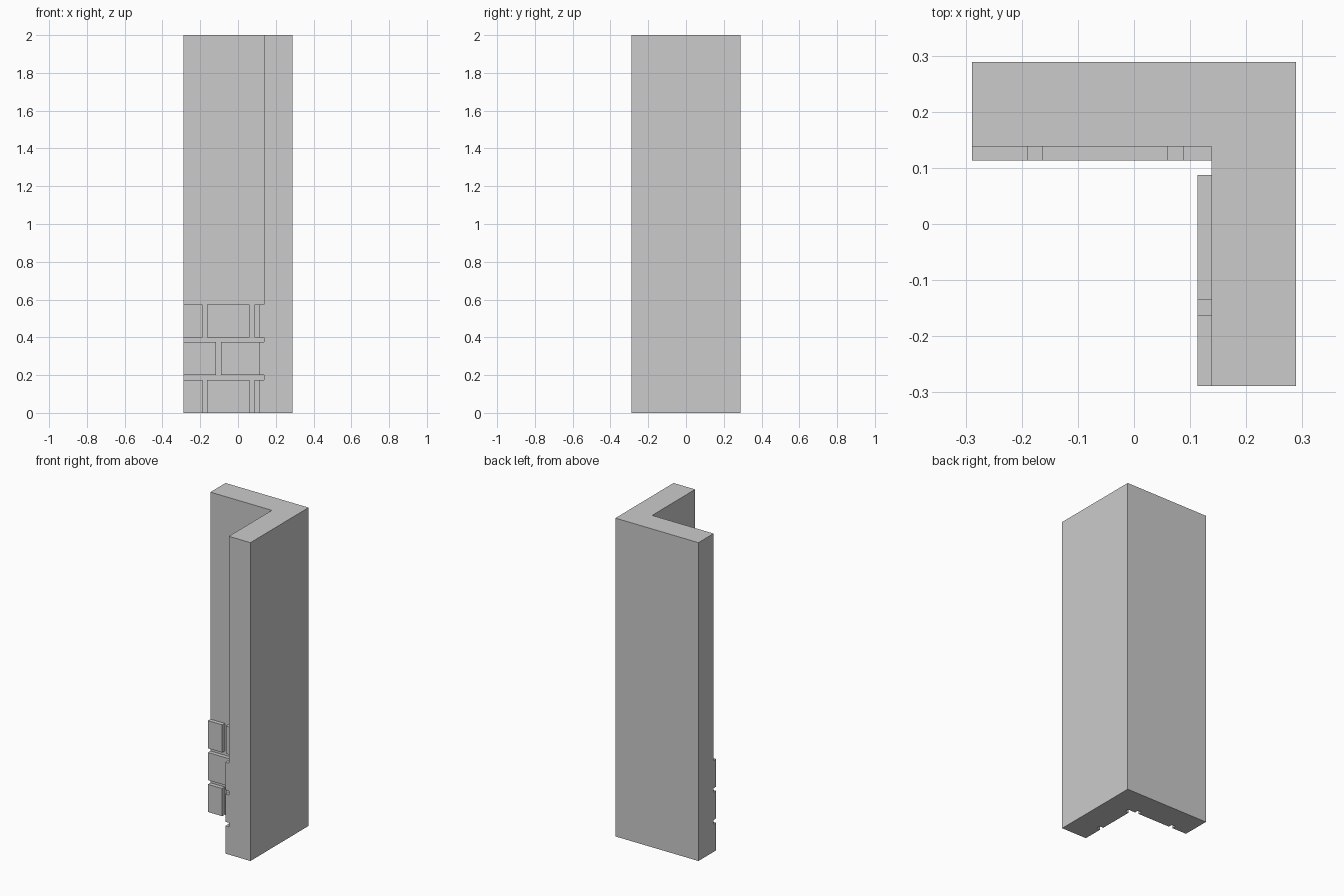
import bpy, bmesh

if "Cube" in bpy.data.objects:
    bpy.data.objects.remove(bpy.data.objects["Cube"])

H = 0.2885           # half of the outer footprint
INNER = H - 0.15     # inner wall faces
FACE = INNER - 0.025 # brick faces


def make_object(name, bm):
    bmesh.ops.recalc_face_normals(bm, faces=bm.faces)
    mesh = bpy.data.meshes.new(name)
    bm.to_mesh(mesh)
    bm.free()
    obj = bpy.data.objects.new(name, mesh)
    bpy.context.collection.objects.link(obj)
    return obj


def prism(name, outline, z0, z1):
    bm = bmesh.new()
    face = bm.faces.new([bm.verts.new((x, y, z0)) for x, y in outline])
    out = bmesh.ops.extrude_face_region(bm, geom=[face], use_keep_orig=True)
    top = [v for v in out["geom"] if isinstance(v, bmesh.types.BMVert)]
    bmesh.ops.translate(bm, verts=top, vec=(0, 0, z1 - z0))
    return make_object(name, bm)


def box(name, x0, x1, y0, y1, z0, z1):
    return prism(name, [(x0, y0), (x1, y0), (x1, y1), (x0, y1)], z0, z1)


# L-shaped corner wall
prism("corner_wall", [(-H, H), (-H, INNER), (INNER, INNER),
                      (INNER, -H), (H, -H), (H, H)], 0, 2)

# Brick spans along each leg, alternating between courses
back_courses = [[(-H, -0.189), (-0.163, 0.061), (0.0875, INNER)],
                [(-H, -0.116), (-0.09, INNER)]]
side_courses = [[(-H, -0.162), (-0.1355, 0.0875)],
                [(-H, -0.089), (-0.0625, 0.0875)]]

# Three courses of raised bricks at the foot of the inner faces
for row in range(3):
    z0 = 0.2 * row
    z1 = z0 + 0.174
    for i, (a, b) in enumerate(back_courses[row % 2]):
        box(f"back_brick_{row}_{i}", a, b, FACE, INNER, z0, z1)
    for i, (a, b) in enumerate(side_courses[row % 2]):
        box(f"side_brick_{row}_{i}", FACE, INNER, a, b, z0, z1)
